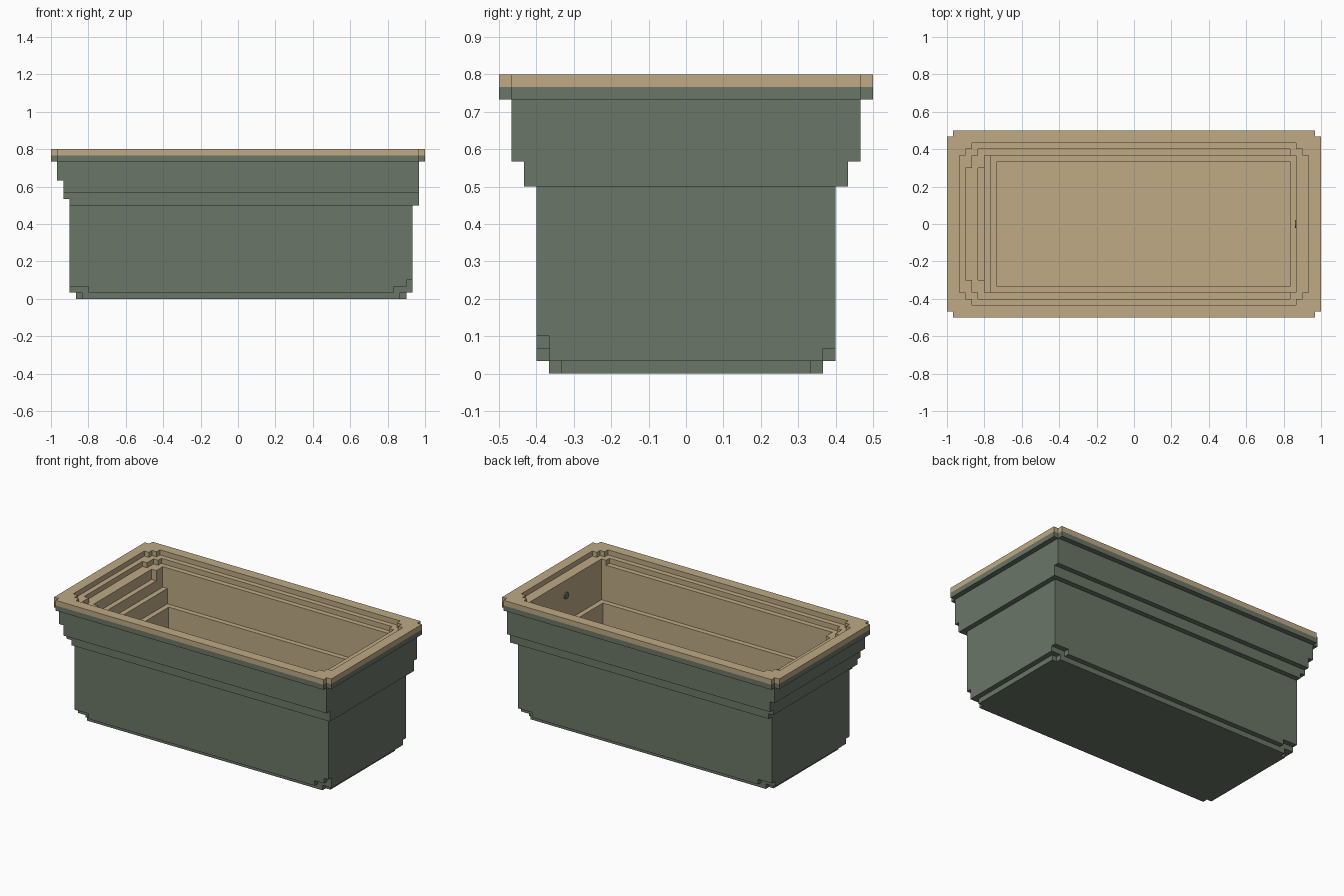
import bpy, bmesh, math
from mathutils import Matrix, Vector

if "Cube" in bpy.data.objects:
    bpy.data.objects.remove(bpy.data.objects["Cube"])

U = 1 / 30          # size of one block
TOP = 24            # height in blocks


def material(name, rgb):
    m = bpy.data.materials.new(name)
    m.diffuse_color = (*rgb, 1)
    m.use_nodes = True
    m.node_tree.nodes["Principled BSDF"].inputs["Base Color"].default_value = m.diffuse_color
    return m


GREEN = material("muted green", (0.145, 0.18, 0.135))
TAN = material("warm tan", (0.52, 0.405, 0.235))


def pick(k, table):
    """First value whose lower layer limit is reached."""
    return next(v for low, v in table if k >= low)


def in_outer(x, y, k):
    """Stepped outside of the tub; x and y are block centres."""
    y = round(y * 2) / 2
    ay = abs(y)
    hy = pick(k, [(22, 15), (17, 14), (15, 13), (1, 12), (0, 11)])
    x0 = pick(k, [(22, -30), (19, -29), (16, -28), (1, -27), (0, -26)])
    x1 = pick(k, [(22, 30), (15, 29), (1, 28), (0, 27)])
    if not (x0 < x < x1 and ay < hy):
        return False
    end = x < x0 + 1 or x > x1 - 1
    if k >= 22 or k == 0:                       # notched corners
        return not (end and ay > hy - 1)
    if k == 1:                                  # rounded foot
        return ay < 11 or -24 < x < 25
    if k == 2:
        return not (x > 27 and y < -11)
    return True


def in_hollow(x, y, k):
    """Stepped basin with the sloping back rest on the left."""
    ay = abs(y)
    if k < 2:
        return False
    if k == 23:
        reach = 28 if ay < 11 else 27 if ay < 12 else 26
        return abs(x) < reach and ay < 13
    if k == 22:
        left = -27 if ay < 9 else -26 if ay < 11 else -25
        return left < x < (26 if ay < 11 else 25) and ay < 12
    if k >= 20:
        return (-25 if ay < 9 else -24) < x < 26 and ay < 11
    if k >= 15:
        return (-24 if k >= 18 else -23) < x < 26 and ay < 11
    return -22 < x < 25 and ay < 10


cells = [(i, j, k) for i in range(-30, 30) for j in range(-15, 15) for k in range(TOP)]
outer = {c for c in cells if in_outer(c[0] + .5, c[1] + .5, c[2])}
hollow = {c for c in outer if in_hollow(c[0] + .5, c[1] + .5, c[2])}
solid = outer - hollow


def face_corners(c, axis, s):
    u, v = (axis + 1) % 3, (axis + 2) % 3
    pts = []
    for a, b in ((0, 0), (1, 0), (1, 1), (0, 1)):
        p = list(c)
        p[axis] += s > 0
        p[u] += a
        p[v] += b
        pts.append(tuple(p))
    return pts if s > 0 else pts[::-1]


def build(name, mat, quads):
    """Join the block faces and merge the flat areas."""
    bm = bmesh.new()
    verts = {}
    for q in quads:
        vs = []
        for p in q:
            if p not in verts:
                verts[p] = bm.verts.new([n * U for n in p])
            vs.append(verts[p])
        bm.faces.new(vs)
    bmesh.ops.dissolve_limit(bm, angle_limit=math.radians(1), verts=bm.verts, edges=bm.edges)
    bmesh.ops.triangulate(bm, faces=[f for f in bm.faces if len(f.verts) > 4])
    me = bpy.data.meshes.new(name)
    bm.to_mesh(me)
    bm.free()
    me.materials.append(mat)
    ob = bpy.data.objects.new(name, me)
    bpy.context.collection.objects.link(ob)
    return ob


# Green outside, tan basin and top rim
shell, liner = [], []
for c in solid:
    for axis in range(3):
        for s in (-1, 1):
            n = list(c)
            n[axis] += s
            n = tuple(n)
            if n not in solid:
                tan = c[2] == TOP - 1 or n in hollow
                (liner if tan else shell).append(face_corners(c, axis, s))
build("tub_shell", GREEN, shell)
build("basin_and_rim", TAN, liner)

# Overflow opening: small round plate on the right inside wall
bpy.ops.mesh.primitive_cylinder_add(vertices=12, radius=0.022, depth=0.008,
                                    location=(26 * U - 0.003, 0, 0.667),
                                    rotation=(0, math.pi / 2, 0))
plate = bpy.context.object
plate.name = "overflow_plate"
plate.data.materials.append(GREEN)
